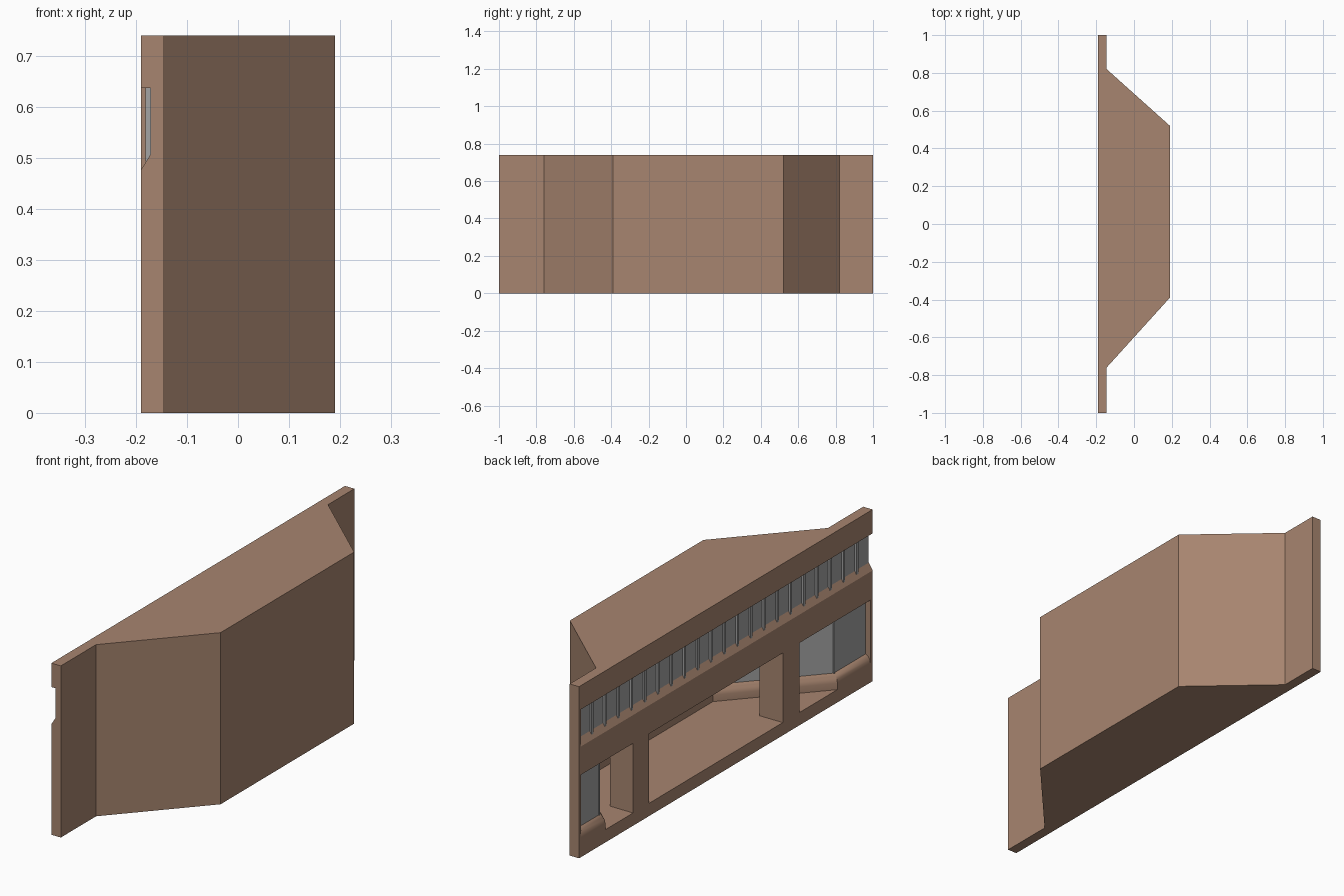
import bpy, bmesh
from mathutils import Vector

if "Cube" in bpy.data.objects:
    bpy.data.objects.remove(bpy.data.objects["Cube"])

H = 0.74                      # building height
FRONT = -0.19                 # street face (looks towards -x)
FLOOR, LINTEL = 0.055, 0.355  # shopfront opening


def material(name, rgb):
    m = bpy.data.materials.new(name)
    m.diffuse_color = (*rgb, 1)
    m.use_nodes = True
    m.node_tree.nodes["Principled BSDF"].inputs["Base Color"].default_value = m.diffuse_color
    return m


BROWN = material("brown render", (0.39, 0.235, 0.16))
GLASS = material("grey glass", (0.37, 0.37, 0.37))


def finish(bm, name, mat):
    bmesh.ops.recalc_face_normals(bm, faces=bm.faces)
    me = bpy.data.meshes.new(name)
    bm.to_mesh(me)
    bm.free()
    me.materials.append(mat)
    ob = bpy.data.objects.new(name, me)
    bpy.context.collection.objects.link(ob)
    return ob


def extrude(name, pts, offset, mat):
    """Prism from a list of 3D points pushed along offset."""
    bm = bmesh.new()
    face = bm.faces.new([bm.verts.new(p) for p in pts])
    new = bmesh.ops.extrude_face_region(bm, geom=[face])["geom"]
    bmesh.ops.translate(bm, vec=offset,
                        verts=[v for v in new if isinstance(v, bmesh.types.BMVert)])
    return finish(bm, name, mat)


def box(name, x0, x1, y0, y1, z0, z1, mat):
    return extrude(name, [(x0, y0, z0), (x1, y0, z0), (x1, y1, z0), (x0, y1, z0)],
                   (0, 0, z1 - z0), mat)


def offset_path(path, d):
    """Shift an open plan path outwards by d with mitred corners (ends stay square)."""
    out = []
    norms = []
    for a, b in zip(path, path[1:]):
        t = (Vector(b) - Vector(a)).normalized()
        norms.append(Vector((t.y, -t.x)))
    for i, p in enumerate(path):
        n1 = norms[max(i - 1, 0)]
        n2 = norms[min(i, len(norms) - 1)]
        out.append(Vector(p) + (n1 + n2) * d / (1 + n1.dot(n2)))
    return out


def sweep(name, path, profile, mat):
    """Closed profile of (outward offset, z) swept along the plan path."""
    bm = bmesh.new()
    loops = [[bm.verts.new((*p, z)) for p in offset_path(path, d)] for d, z in profile]
    n = len(loops)
    for j in range(n):
        a, b = loops[j], loops[(j + 1) % n]
        for i in range(len(path) - 1):
            bm.faces.new((a[i], a[i + 1], b[i + 1], b[i]))
    for i in (0, -1):
        bm.faces.new([lp[i] for lp in loops])
    return finish(bm, name, mat)


def cut(target, cutter):
    mod = target.modifiers.new("cut", 'BOOLEAN')
    mod.operation, mod.solver, mod.object = 'DIFFERENCE', 'EXACT', cutter
    bpy.context.view_layer.objects.active = target
    bpy.ops.object.modifier_apply(modifier=mod.name)
    bpy.data.objects.remove(cutter)


# main building: thin facade slab with a deep angled bay behind it
bay = [(-0.145, -0.76), (0.19, -0.39), (0.19, 0.52), (-0.145, 0.82)]
plan = [(FRONT, -1), (-0.145, -1)] + bay + [(-0.145, 1), (FRONT, 1)]
building = extrude("building", [(x, y, 0) for x, y in plan], (0, 0, H), BROWN)

# shop recess: the bay outline pulled forward to the street face
recess = [(FRONT, -0.985)] + [(x - 0.045, y) for x, y in bay] + [(FRONT, 0.985)]
wall = offset_path(recess, 0.027)
hole = [(-0.3, -0.985)] + [tuple(p) for p in wall] + [(-0.3, 0.985)]
cut(building, extrude("recess_cutter", [(x, y, FLOOR) for x, y in hole],
                      (0, 0, LINTEL - FLOOR), BROWN))

# upper window band with a sloped sill, running out through the -y end
band = [(FRONT, 0.477), (-0.171, 0.508), (-0.171, 0.637), (-0.3, 0.637), (-0.3, 0.477)]
cut(building, extrude("band_cutter", [(x, -1.1, z) for x, z in band],
                      (0, 2.085, 0), BROWN))

# two pillars between the openings
for name, y0, y1 in (("right_pillar", -0.502, -0.388), ("left_pillar", 0.522, 0.632)):
    box(name, FRONT, -0.08, y0, y1, FLOOR, LINTEL, BROWN)

# shop window sill with rounded shoulder, and glass above it
sill = sweep("shop_sill", recess,
             [(0, FLOOR), (0, 0.083), (0.003, 0.097), (0.01, 0.108),
              (0.018, 0.115), (0.026, 0.118), (0.026, FLOOR)], BROWN)
sweep("shop_glass", recess, [(0.023, 0.115), (0.023, LINTEL), (0.026, LINTEL), (0.026, 0.115)],
      GLASS)

# slim posts at the glass corners
for i, p in enumerate(offset_path(recess, 0.023)[1:-1]):
    box(f"corner_post_{i}", p.x - 0.003, p.x + 0.003, p.y - 0.003, p.y + 0.003,
        0.115, LINTEL, GLASS)

# upper band glass and mullions
box("band_glass", -0.172, -0.1705, -0.999, 0.985, 0.506, 0.637, GLASS)
for i in range(1, 22):
    y = 0.985 - i * 1.985 / 22
    box(f"mullion_{i}", -0.181, -0.171, y - 0.006, y + 0.006, 0.493, 0.637, GLASS)

bpy.ops.object.select_all(action='DESELECT')
sill.select_set(True)
bpy.context.view_layer.objects.active = sill
bpy.ops.object.shade_smooth_by_angle(angle=0.6)
